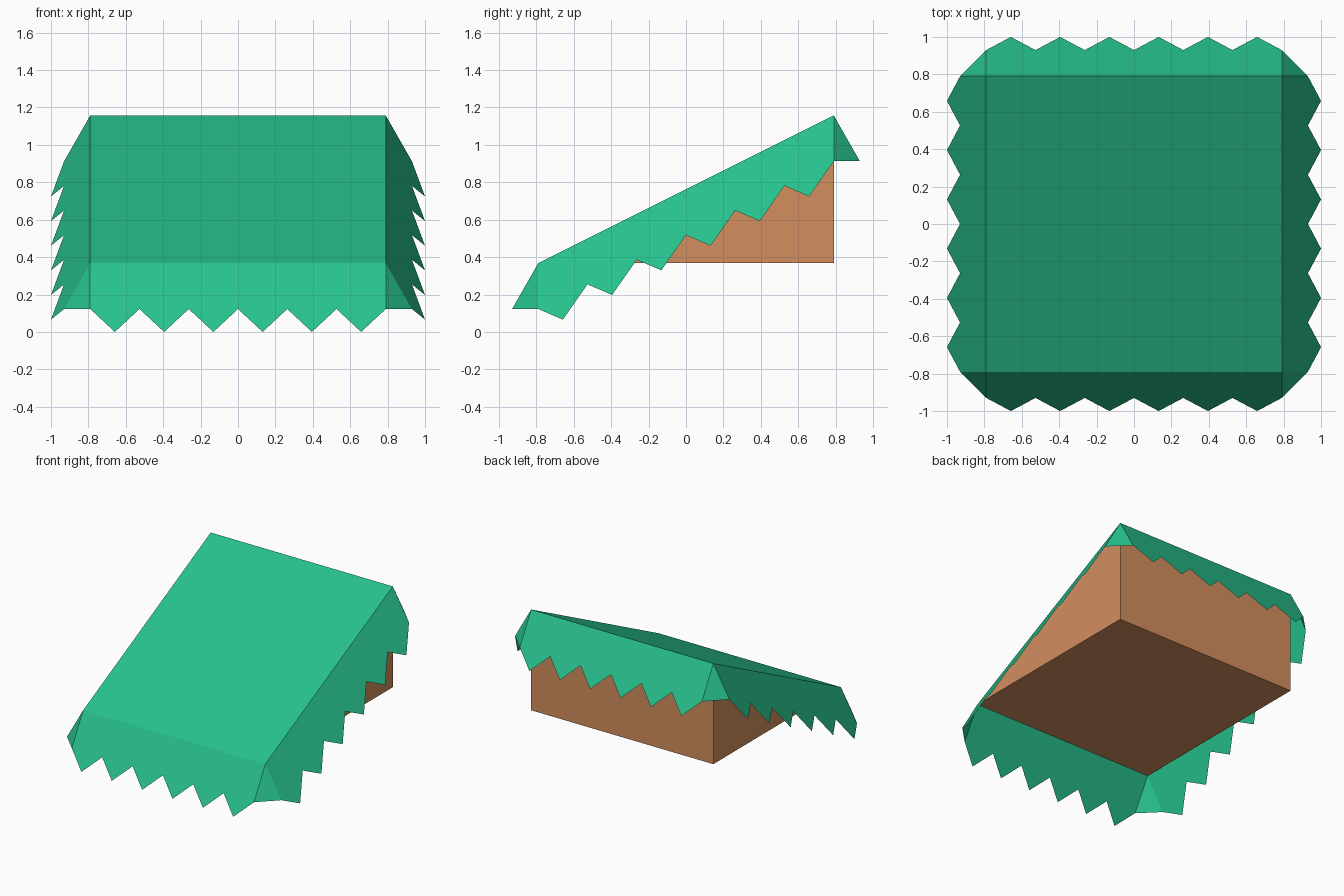
import bpy
import bmesh
from mathutils import Vector

cube = bpy.data.objects.get("Cube")
if cube:
    bpy.data.objects.remove(cube, do_unlink=True)

HALF = 0.79          # half width of the roof
LOW, HIGH = 0.3675, 1.1575   # roof height at front and back
OUT, DROP = 0.14, 0.245      # skirt overhang at the notches
TIP = 1.5            # tooth tips reach this much further
TEETH = 6


def srgb(r, g, b):
    def lin(c):
        c /= 255
        return c / 12.92 if c < 0.04 else ((c + 0.055) / 1.055) ** 2.4
    return (lin(r), lin(g), lin(b), 1)


def material(name, color):
    mat = bpy.data.materials.new(name)
    mat.use_nodes = True
    mat.diffuse_color = color
    bsdf = next(n for n in mat.node_tree.nodes if n.type == 'BSDF_PRINCIPLED')
    bsdf.inputs["Base Color"].default_value = color
    return mat


def build(name, polygons, mat):
    bm = bmesh.new()
    for points in polygons:
        bm.faces.new([bm.verts.new(p) for p in points])
    bmesh.ops.remove_doubles(bm, verts=bm.verts, dist=0.0005)
    mesh = bpy.data.meshes.new(name)
    bm.to_mesh(mesh)
    bm.free()
    mesh.materials.append(mat)
    obj = bpy.data.objects.new(name, mesh)
    bpy.context.scene.collection.objects.link(obj)
    return obj


def hang(point, outward, amount=1):
    return point + (outward * OUT - Vector((0, 0, DROP))) * amount


green = material("awning green", srgb(39, 193, 140))
brown = material("wood brown", srgb(211, 143, 95))

# Roof corners, counter-clockwise from front right
rim = [Vector((-HALF, -HALF, LOW)), Vector((HALF, -HALF, LOW)),
       Vector((HALF, HALF, HIGH)), Vector((-HALF, HALF, HIGH))]
outs = [Vector(v) for v in ((0, -1, 0), (1, 0, 0), (0, 1, 0), (-1, 0, 0))]

# Wedge body: bottom, back and two triangular sides
base = [Vector((p.x, p.y, LOW)) for p in rim]
build("wedge_body", [
    [base[3], base[2], base[1], base[0]],
    [base[2], base[3], rim[3], rim[2]],
    [base[1], base[2], rim[2]],
    [base[3], base[0], rim[3]],
], brown)

# Sloped roof panel with a toothed skirt on every side and corner gussets
cloth = [rim]
for i, out in enumerate(outs):
    start, end = rim[i], rim[(i + 1) % 4]
    zigzag = []
    for k in range(2 * TEETH + 1):
        point = start.lerp(end, k / (2 * TEETH))
        zigzag.append(hang(point, out, TIP if k % 2 else 1))
    cloth.append([end, start] + zigzag)
    cloth.append([end, hang(end, out), hang(end, outs[(i + 1) % 4])])
build("awning_cloth", cloth, green)
